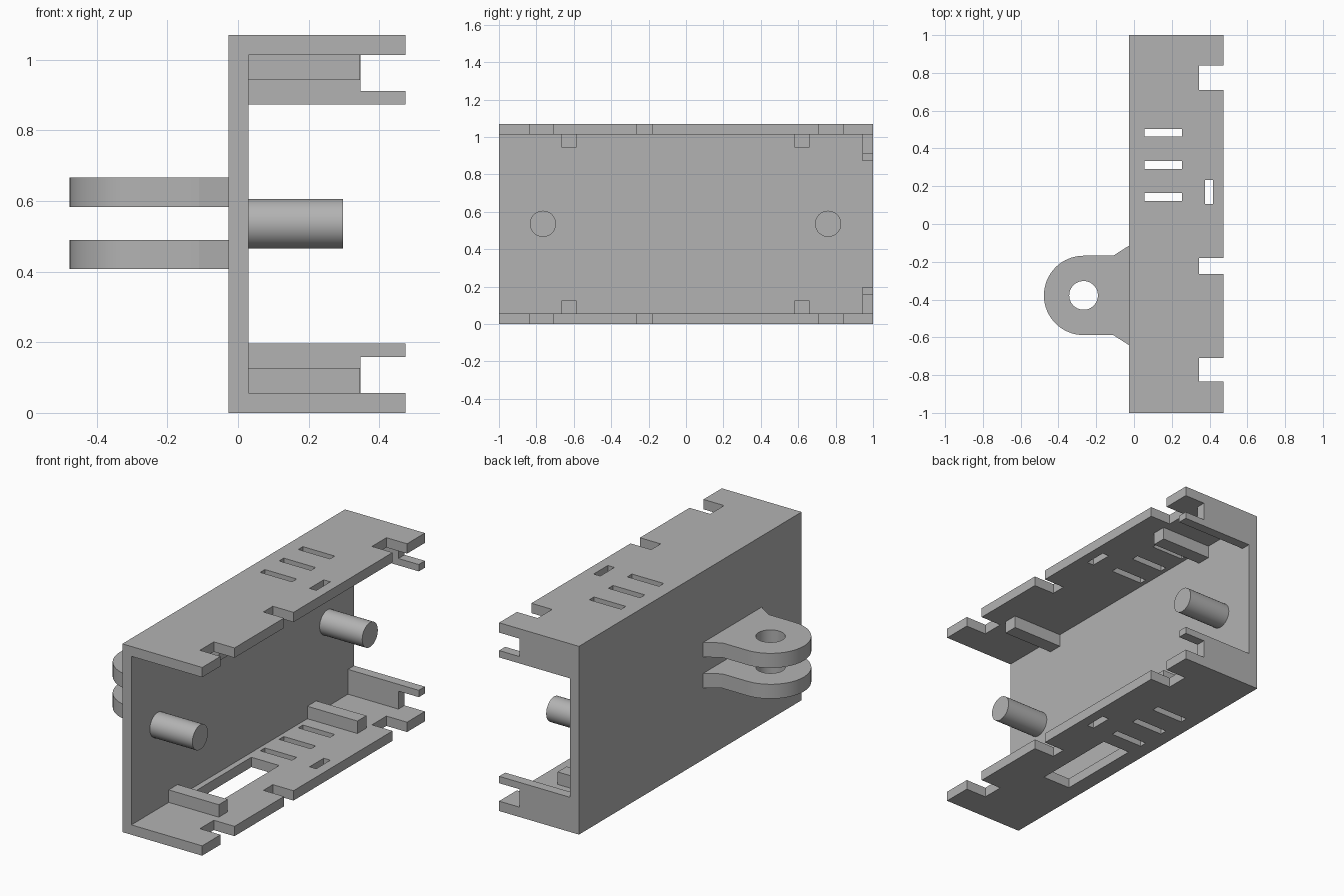
import bpy, bmesh, math
from mathutils import Vector

if "Cube" in bpy.data.objects:
    bpy.data.objects.remove(bpy.data.objects["Cube"])

grey = bpy.data.materials.new("plain grey")
grey.diffuse_color = (0.45, 0.45, 0.45, 1)
grey.use_nodes = True
grey.node_tree.nodes["Principled BSDF"].inputs["Base Color"].default_value = grey.diffuse_color

H = 1.07                                  # overall height
X0, X1, X2 = -0.027, 0.03, 0.475          # back face, inner face, open edge
T = 0.056                                 # shelf thickness


def prism(name, pts, axis, lo, hi):
    """Extrude a flat outline along y (points are x,z) or z (points are x,y)."""
    put = (lambda p, d: (p[0], d, p[1])) if axis == "y" else (lambda p, d: (p[0], p[1], d))
    bm = bmesh.new()
    face = bm.faces.new([bm.verts.new(put(p, lo)) for p in pts])
    ext = bmesh.ops.extrude_face_region(bm, geom=[face])
    moved = [v for v in ext["geom"] if isinstance(v, bmesh.types.BMVert)]
    bmesh.ops.translate(bm, verts=moved, vec=Vector(put((0, 0), hi - lo)))
    bmesh.ops.recalc_face_normals(bm, faces=bm.faces)
    me = bpy.data.meshes.new(name)
    bm.to_mesh(me)
    bm.free()
    me.materials.append(grey)
    ob = bpy.data.objects.new(name, me)
    bpy.context.collection.objects.link(ob)
    return ob


def box(name, x, y, z):
    return prism(name, [(x[0], y[0]), (x[1], y[0]), (x[1], y[1]), (x[0], y[1])], "z", *z)


def circle(cx, cy, r, n=48):
    return [(cx + r * math.cos(2 * math.pi * i / n), cy + r * math.sin(2 * math.pi * i / n))
            for i in range(n)]


def cut(ob, cutters):
    """Subtract the cutters, apply, and remove them."""
    bpy.context.view_layer.objects.active = ob
    for c in cutters:
        c.hide_render = True
        mod = ob.modifiers.new("cut", "BOOLEAN")
        mod.operation, mod.solver, mod.object = "DIFFERENCE", "EXACT", c
        bpy.ops.object.modifier_apply(modifier=mod.name)
        bpy.data.objects.remove(c)


def smooth(ob):
    bpy.ops.object.select_all(action="DESELECT")
    ob.select_set(True)
    bpy.context.view_layer.objects.active = ob
    bpy.ops.object.shade_smooth_by_angle(angle=math.radians(25))


# C-shaped channel
channel = prism("channel", [(X0, 0), (X2, 0), (X2, T), (X1, T),
                            (X1, H - T), (X2, H - T), (X2, H), (X0, H)], "y", -1, 1)
through = (-0.1, H + 0.1)
cutters = []
# Edge notches
for y in [(0.71, 0.84), (-0.265, -0.18), (-0.835, -0.71)]:
    cutters.append(box("notch_cutter", (0.345, 0.6), y, through))
# Vent slots and the small latch slot
for y in (0.483, 0.312, 0.142):
    cutters.append(box("vent_cutter", (0.055, 0.255), (y - 0.021, y + 0.021), through))
cutters.append(box("latch_cutter", (0.375, 0.417), (0.107, 0.234), through))
# Large window in the lower shelf only
cutters.append(box("window_cutter", (0.063, 0.238), (-0.47, 0.03), (-0.1, 0.3)))
cut(channel, cutters)

# Ribs and hooked end tabs, on the lower and upper shelves
for side, zmap in (("lower", lambda z: z), ("upper", lambda z: H - z)):
    for end, y in (("front", (-0.665, -0.585)), ("rear", (0.58, 0.66))):
        box(f"{side}_{end}_rib", (X1, 0.345), y, sorted((zmap(T), zmap(0.127))))
    outline = [(X1, T), (0.347, T), (0.347, 0.158), (X2, 0.158), (X2, 0.197), (X1, 0.197)]
    prism(f"{side}_end_tab", [(x, zmap(z)) for x, z in outline], "y", 0.945, 1)

# Round pegs on the inner face
for end, y in (("front", -0.765), ("rear", 0.76)):
    peg = prism(f"{end}_peg", circle(0, 0, 0.07), "z", 0, 0.268)
    peg.rotation_euler = (0, math.pi / 2, 0)
    peg.location = (X1, y, 0.536)
    smooth(peg)

# Pair of hinge lugs on the outer face
CX, CY, R = -0.267, -0.378, 0.21
arc = [(CX + R * math.cos(a), CY + R * math.sin(a))
       for a in (math.pi / 2 + math.pi * i / 32 for i in range(33))]
lug_outline = [(X0, CY + 0.263), (-0.11, CY + R)] + arc + [(-0.11, CY - R), (X0, CY - 0.263)]
for side, z in (("lower", (0.408, 0.49)), ("upper", (0.583, 0.666))):
    lug = prism(f"{side}_lug", lug_outline, "z", *z)
    cut(lug, [prism("pin_cutter", circle(CX, CY, 0.076), "z", 0, 1)])
    smooth(lug)
